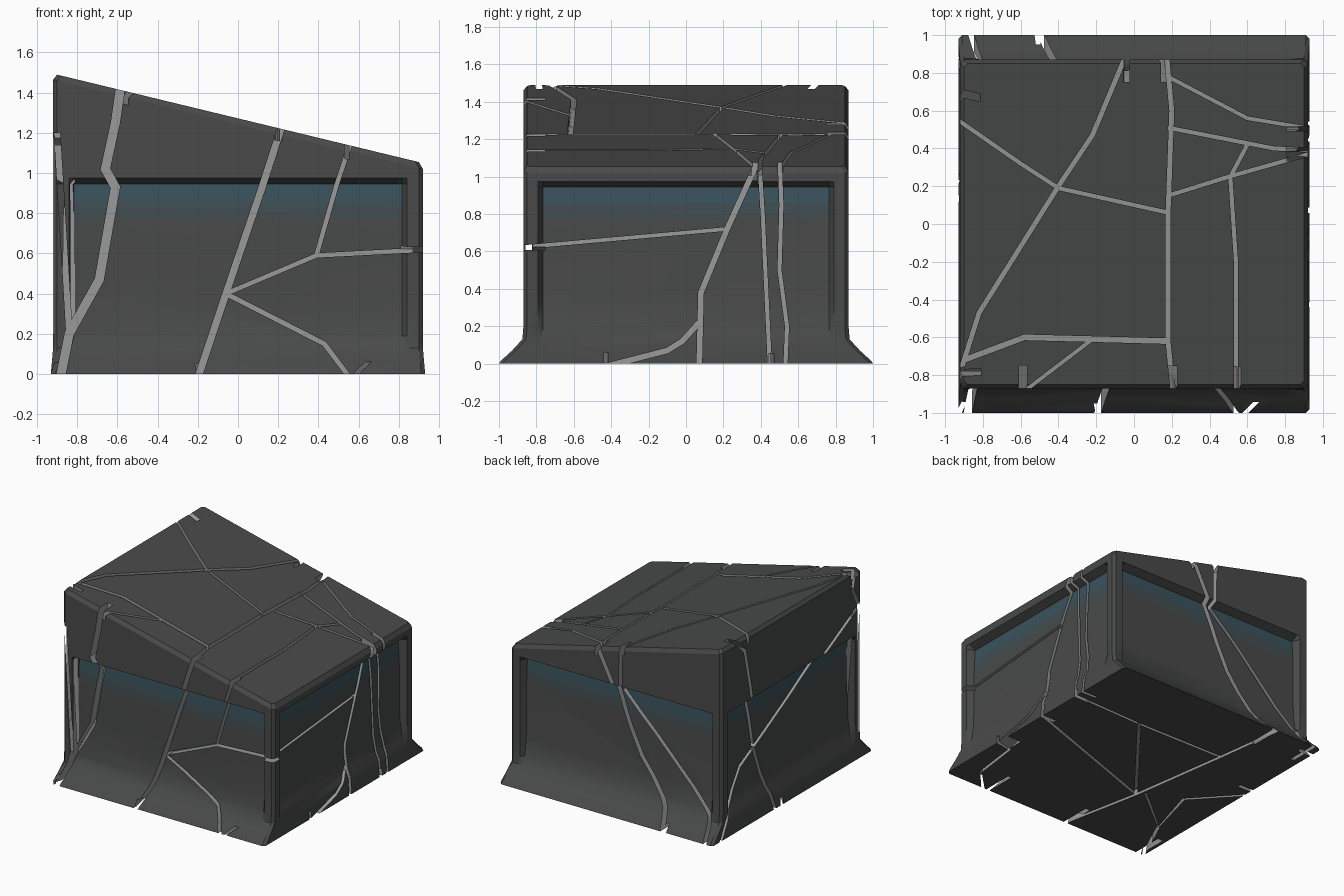
import bpy, bmesh
from mathutils import Vector

if "Cube" in bpy.data.objects:
    bpy.data.objects.remove(bpy.data.objects["Cube"])

def material(name, col):
    m = bpy.data.materials.new(name)
    m.diffuse_color = (*col, 1)
    m.use_nodes = True
    m.node_tree.nodes["Principled BSDF"].inputs["Base Color"].default_value = m.diffuse_color
    return m

STONE = material("dark_stone", (0.065, 0.068, 0.066))
GLOW = material("blue_glow", (0.042, 0.085, 0.11))
GLOW_DIM = material("blue_dim", (0.052, 0.075, 0.085))
CRACK = material("crack_grey", (0.32, 0.32, 0.32))

def top_z(x):
    return 1.272 - 0.2417 * x

# One horizontal section: chamfered corners, corner posts, recessed panels
def ring(a, b, d, c=0.02, post=0.08, s=0.025):
    pts = []
    for n, t, hn, ht in (((0, -1), (1, 0), b, a), ((1, 0), (0, 1), a, b),
                         ((0, 1), (-1, 0), b, a), ((-1, 0), (0, -1), a, b)):
        for u, dep in ((-ht + c, 0), (-ht + post, 0), (-ht + post + s, d),
                       (ht - post - s, d), (ht - post, 0), (ht - c, 0)):
            k = hn - dep
            pts.append((n[0] * k + t[0] * u, n[1] * k + t[1] * u))
    return pts

# Block: flared foot, recessed panels, overhanging ledge, sloped top
bm = bmesh.new()
rings = []
for z, a, b, d in ((0, .93, 1.0, 0), (.015, .93, .99, 0), (.07, .925, .93, 0),
                   (.13, .92, .875, 0), (.19, .92, .87, .025), (.32, .92, .87, .045),
                   (.78, .92, .87, .05), (.86, .92, .87, .055), (.945, .92, .87, .06),
                   (.975, .92, .87, .0)):
    rings.append([bm.verts.new((x, y, z)) for x, y in ring(a, b, d)])
for drop, inset in ((.03, 0), (0, .02)):
    rings.append([bm.verts.new((x, y, top_z(x) - drop))
                  for x, y in ring(.92 - inset, .87 - inset, 0)])
n = len(rings[0])
for k, (lo, hi) in enumerate(zip(rings, rings[1:])):
    for i in range(n):
        j = (i + 1) % n
        f = bm.faces.new((lo[i], lo[j], hi[j], hi[i]))
        if i % 6 == 2 and k in (6, 7):
            f.material_index = 1 if k == 7 else 2
bm.faces.new(rings[-1])
bm.faces.new(rings[0][::-1])
bmesh.ops.recalc_face_normals(bm, faces=bm.faces)
me = bpy.data.meshes.new("cracked_block")
bm.to_mesh(me)
bm.free()
for m in (STONE, GLOW, GLOW_DIM, CRACK):
    me.materials.append(m)
block = bpy.data.objects.new("cracked_block", me)
bpy.context.collection.objects.link(block)

# Mitred ribbon outline of a crack path
def ribbon(path, w):
    p = [Vector(q) for q in path]
    dirs = [(q - r).normalized() for r, q in zip(p, p[1:])]
    left, right = [], []
    for i, q in enumerate(p):
        d0, d1 = dirs[max(i - 1, 0)], dirs[min(i, len(dirs) - 1)]
        t = (d0 + d1).normalized()
        off = Vector((-t.y, t.x)) * (w / 2 / max(t.dot(d0), 0.6))
        left.append(q + off)
        right.append(q - off)
    return left, right

# Cut a set of crack paths; place(u, v, outer, i) maps a face point to space
def cut_cracks(name, place, cracks):
    bm = bmesh.new()
    for i, (w, path) in enumerate(cracks):
        left, right = ribbon(path, w)
        secs = [[bm.verts.new(place(q.x, q.y, o, i * .0013))
                 for q, o in ((l, 0), (r, 0), (r, 1), (l, 1))]
                for l, r in zip(left, right)]
        for s, t in zip(secs, secs[1:]):
            for k in range(4):
                m = (k + 1) % 4
                bm.faces.new((s[k], s[m], t[m], t[k]))
        bm.faces.new(secs[0][::-1])
        bm.faces.new(secs[-1])
    bmesh.ops.triangulate(bm, faces=bm.faces)
    bmesh.ops.recalc_face_normals(bm, faces=bm.faces)
    cme = bpy.data.meshes.new(name)
    bm.to_mesh(cme)
    bm.free()
    cme.materials.append(CRACK)
    cutter = bpy.data.objects.new(name, cme)
    cutter.hide_render = True
    bpy.context.collection.objects.link(cutter)
    mod = block.modifiers.new(name, 'BOOLEAN')
    mod.operation = 'DIFFERENCE'
    mod.solver = 'EXACT'
    mod.use_self = True
    mod.material_mode = 'TRANSFER'
    mod.object = cutter
    bpy.context.view_layer.objects.active = block
    bpy.ops.object.modifier_apply(modifier=name)
    bpy.data.objects.remove(cutter)

# Front cracks
cut_cracks("front_cracks", lambda u, v, o, e: (u, -1.1 if o else -.75 - e, v), [
    (.045, [(-.58, 1.46), (-.61, 1.25), (-.66, 1.02), (-.61, .93), (-.65, .7),
            (-.69, .47), (-.84, .2), (-.89, -.05)]),
    (.035, [(.23, 1.27), (.12, .93), (-.06, .4), (-.21, -.05)]),
    (.022, [(-.06, .4), (.39, .59), (.96, .62)]),
    (.022, [(.57, 1.18), (.49, .94), (.39, .59)]),
    (.024, [(-.06, .4), (.43, .15), (.46, .11), (.58, -.05)]),
    (.03, [(-.9, 1.2), (-.86, .55), (-.84, .2)])])

# Back cracks
cut_cracks("back_cracks", lambda u, v, o, e: (u, 1.1 if o else .751 + e, v), [
    (.035, [(.18, 1.27), (.01, .93), (-.09, .67), (-.19, .46), (-.42, .15), (-.52, -.05)]),
    (.03, [(-.04, 1.32), (-.035, .93), (-.32, .66), (-.81, .16), (-.88, -.05)])])

# Right cracks
cut_cracks("right_cracks", lambda u, v, o, e: (1.1 if o else .812 - e, u, v), [
    (.02, [(-.9, .62), (.22, .72)]),
    (.03, [(.37, 1.12), (.37, 1.05), (.22, .72), (.08, .38), (.07, -.05)]),
    (.03, [(.07, .22), (-.02, .12), (-.1, .07), (-.45, -.02)]),
    (.022, [(.39, 1.12), (.41, .8), (.45, -.05)]),
    (.022, [(.5, 1.12), (.51, .85), (.5, .5), (.54, .2), (.53, -.05)])])

# Left cracks
cut_cracks("left_cracks", lambda u, v, o, e: (-1.1 if o else -.813 + e, u, v), [
    (.03, [(.92, -.04), (.74, .23), (.58, .46), (.27, .62), (-.22, .88), (-.84, 1.2)]),
    (.03, [(.75, 1.55), (.58, 1.38), (.51, 1.07), (.42, .57), (.2, -.05)]),
    (.035, [(-.8, 1.55), (-.76, 1.35), (-.84, 1.2), (-.84, .2)])])

# Top cracks follow the slope
cut_cracks("top_cracks", lambda u, v, o, e: (u, v, top_z(u) + (.1 if o else -.061 - e)), [
    (.026, [(-.04, .9), (-.22, .47), (-.4, .2), (-.82, -.47), (-.95, -.88)]),
    (.026, [(.17, .92), (.2, .6), (.18, .05), (.18, -.62), (.21, -.92)]),
    (.022, [(-.96, .57), (-.6, .32), (-.4, .19), (.18, .06)]),
    (.03, [(-.9, -.72), (-.58, -.6), (.18, -.62)]),
    (.02, [(-.22, -.61), (-.6, -.9)]),
    (.02, [(.18, .78), (.6, .56), (.96, .5)]),
    (.022, [(.18, .51), (.74, .4), (.96, .39)]),
    (.022, [(.18, .15), (.5, .25), (.96, .38)]),
    (.022, [(.6, .42), (.51, .25), (.54, -.2), (.54, -.92)])])

# Underside cracks
cut_cracks("bottom_cracks", lambda u, v, o, e: (u, v, -.1 if o else .052 + e), [
    (.026, [(-.18, -1.05), (-.32, -.36), (-.44, .45), (-.52, 1.05)]),
    (.022, [(.97, .09), (-.32, -.36)]),
    (.022, [(.97, .46), (.32, .44), (-.44, .45)]),
    (.022, [(.32, .44), (-.32, -.36)]),
    (.022, [(-.36, -.3), (-.75, -.62), (-.63, -.19), (-.97, .18)]),
    (.026, [(-.75, -.62), (-.94, -1.03)]),
    (.022, [(.97, -.42), (.8, -.45), (.75, -.84), (.55, -1.04)])])

block.select_set(True)
bpy.ops.object.shade_smooth_by_angle(angle=0.5)
